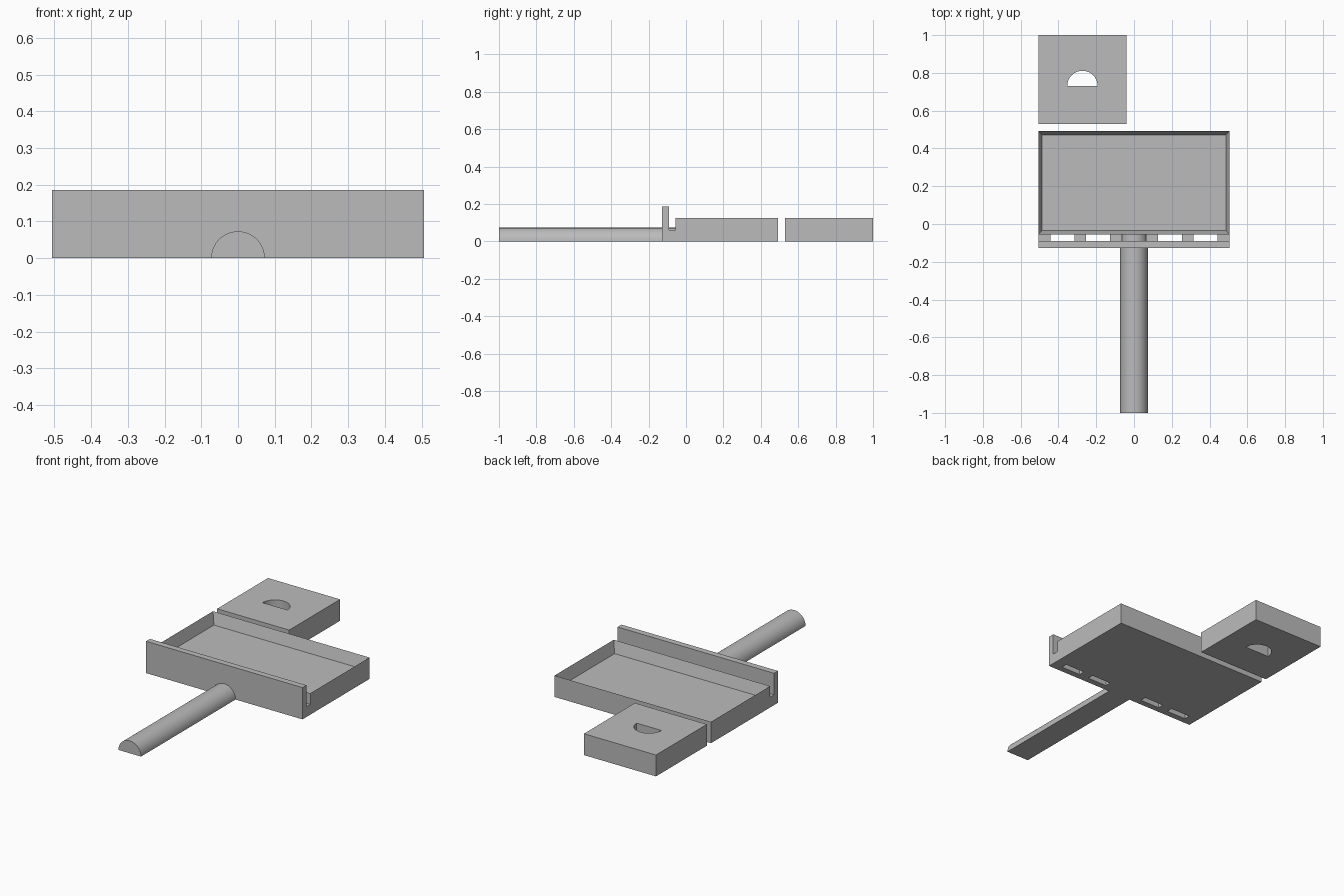
import bpy
import bmesh
from math import cos, sin, pi, radians

cube = bpy.data.objects.get("Cube")
if cube:
    bpy.data.objects.remove(cube, do_unlink=True)

grey = bpy.data.materials.new("plain grey")
grey.use_nodes = True
colour = (0.5, 0.5, 0.5, 1)
grey.diffuse_color = colour
grey.node_tree.nodes["Principled BSDF"].inputs["Base Color"].default_value = colour


def finish(name, bm):
    bmesh.ops.recalc_face_normals(bm, faces=bm.faces)
    mesh = bpy.data.meshes.new(name)
    bm.to_mesh(mesh)
    bm.free()
    mesh.materials.append(grey)
    obj = bpy.data.objects.new(name, mesh)
    bpy.context.collection.objects.link(obj)
    return obj


def prism(points, direction):
    """Solid made by sweeping a flat outline along a direction."""
    bm = bmesh.new()
    face = bm.faces.new([bm.verts.new(p) for p in points])
    swept = bmesh.ops.extrude_face_region(bm, geom=[face], use_keep_orig=True)
    verts = [g for g in swept["geom"] if isinstance(g, bmesh.types.BMVert)]
    bmesh.ops.translate(bm, verts=verts, vec=direction)
    return bm


def box(x0, x1, y0, y1, height):
    return prism([(x0, y0, 0), (x1, y0, 0), (x1, y1, 0), (x0, y1, 0)], (0, 0, height))


def half_circle(radius, steps=40):
    return [(radius * cos(pi * i / steps), radius * sin(pi * i / steps))
            for i in range(steps + 1)]


def smooth(obj):
    bpy.ops.object.select_all(action="DESELECT")
    obj.select_set(True)
    bpy.context.view_layer.objects.active = obj
    bpy.ops.object.shade_smooth_by_angle(angle=radians(30))


half_width = 0.506
tray_front, shield_back = -0.055, -0.091

# Open tray with a thin rim
bm = box(-half_width, half_width, tray_front, 0.492, 0.125)
bmesh.ops.recalc_face_normals(bm, faces=bm.faces)
top = max(bm.faces, key=lambda f: f.calc_center_median().z)
bmesh.ops.inset_region(bm, faces=[top], thickness=0.028)
bmesh.ops.translate(bm, verts=top.verts, vec=(0, 0, -0.068))
finish("tray", bm)

# Tall front plate, joined to the tray by six short ribs
finish("front_plate", box(-half_width, half_width, -0.127, shield_back, 0.186))
rib = 0.063
pitch = (2 * half_width - rib) / 5
for i in range(6):
    x = -half_width + i * pitch
    finish(f"rib_{i + 1}", box(x, x + rib, shield_back, tray_front, 0.06))

# Half-round handle
handle = finish("handle", prism([(x, -1, z) for x, z in half_circle(0.073)],
                                (0, 1 + tray_front, 0)))
smooth(handle)

# Separate block with a half-round socket cut through it
block = finish("socket_block", box(-half_width, -0.04, 0.53, 1, 0.125))
cutter = finish("socket_cutter", prism(
    [(x - 0.273, y + 0.731, -0.1) for x, y in half_circle(0.08)], (0, 0, 0.4)))
cutter.hide_render = True
cut = block.modifiers.new("socket", "BOOLEAN")
cut.operation = "DIFFERENCE"
cut.solver = "EXACT"
cut.object = cutter
bpy.ops.object.select_all(action="DESELECT")
block.select_set(True)
bpy.context.view_layer.objects.active = block
bpy.ops.object.modifier_apply(modifier=cut.name)
bpy.data.objects.remove(cutter, do_unlink=True)
smooth(block)
